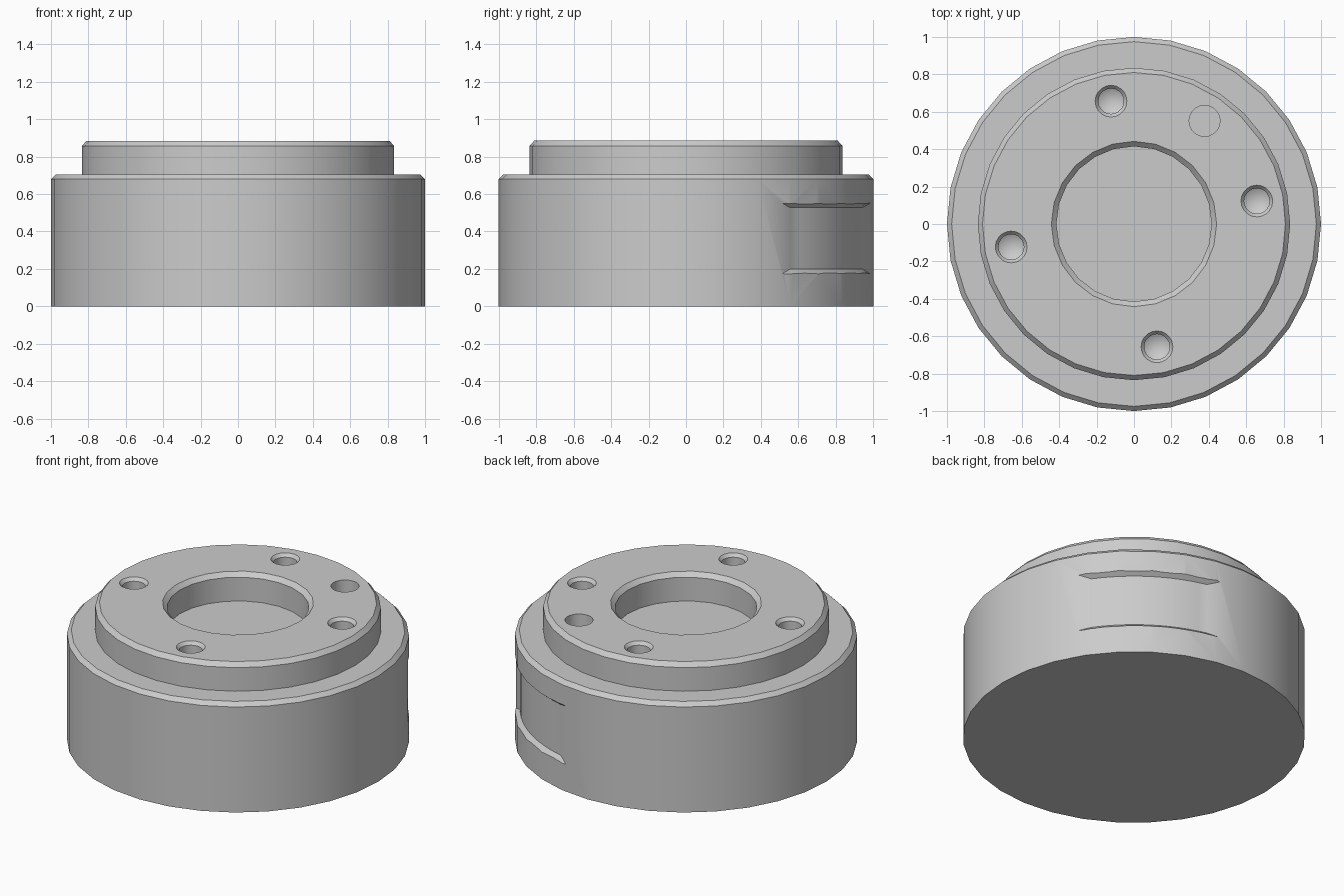
import bpy, bmesh
from math import sin, cos, pi, radians

if "Cube" in bpy.data.objects:
    bpy.data.objects.remove(bpy.data.objects["Cube"])

metal = bpy.data.materials.new("plain_grey")
metal.use_nodes = True
GREY = (0.6, 0.6, 0.6, 1)
metal.diffuse_color = GREY
metal.node_tree.nodes["Principled BSDF"].inputs["Base Color"].default_value = GREY


def finish(name, bm):
    bmesh.ops.recalc_face_normals(bm, faces=bm.faces)
    mesh = bpy.data.meshes.new(name)
    bm.to_mesh(mesh)
    bm.free()
    mesh.materials.append(metal)
    obj = bpy.data.objects.new(name, mesh)
    bpy.context.collection.objects.link(obj)
    return obj


def lathe(name, profile, sides, x=0, y=0):
    """Turned solid: each (radius, z) pair is a ring, the ends are closed."""
    bm = bmesh.new()
    rings = []
    for r, z in profile:
        if r == 0:
            rings.append([bm.verts.new((x, y, z))] * sides)
        else:
            angles = [2 * pi * i / sides for i in range(sides)]
            rings.append([bm.verts.new((x + r * cos(a), y + r * sin(a), z)) for a in angles])
    for low, high in zip(rings, rings[1:]):
        for i in range(sides):
            j = (i + 1) % sides
            corners = list(dict.fromkeys((low[i], low[j], high[j], high[i])))
            bm.faces.new(corners)
    for ring in (rings[0], rings[-1]):
        if ring[0] is not ring[1]:
            bm.faces.new(ring)
    return finish(name, bm)


# Stepped body with chamfered rims
TOP = 0.885
SHOULDER = 0.705
body = lathe("housing_body", [(1, 0), (1, 0.68), (0.975, SHOULDER), (0.835, SHOULDER),
                              (0.835, 0.857), (0.81, TOP)], 32)
cutters = []

# Central bore, chamfered, down to the shoulder level
cutters.append(lathe("bore_cutter", [(0.415, SHOULDER), (0.415, 0.858), (0.442, TOP),
                                     (0.457, 0.9)], 24))

# Four chamfered screw holes with conical bottoms, and one plain pin hole
PITCH = 0.668
FIRST = radians(10.6)
drill = [(0, 0.65), (0.068, 0.69), (0.068, 0.865), (0.085, TOP), (0.098, 0.9)]
for k in range(4):
    a = FIRST + k * pi / 2
    cutters.append(lathe("screw_hole_cutter", drill, 20, PITCH * cos(a), PITCH * sin(a)))
MARK = FIRST + pi / 4
cutters.append(lathe("pin_hole_cutter", [(0.083, 0.69), (0.083, 0.95)], 20,
                     PITCH * cos(MARK), PITCH * sin(MARK)))

# Shallow curved pocket with sloping walls in the side, in line with the pin hole
STEPS = 12
section = [(0.97, 0.2, 20.5), (0.97, 0.527, 20.5), (1.03, 0.573, 28.5), (1.03, 0.15, 28.5)]
bm = bmesh.new()
columns = []
for i in range(STEPS + 1):
    f = 2 * i / STEPS - 1
    column = []
    for r, z, half in section:
        a = MARK + f * radians(half)
        column.append(bm.verts.new((r * cos(a), r * sin(a), z)))
    columns.append(column)
for p, q in zip(columns, columns[1:]):
    for i in range(4):
        j = (i + 1) % 4
        bm.faces.new((p[i], p[j], q[j], q[i]))
bm.faces.new(columns[0])
bm.faces.new(columns[-1])
cutters.append(finish("pocket_cutter", bm))

# Cut everything, then keep only the finished body
for cutter in cutters:
    cutter.hide_render = True
    mod = body.modifiers.new("cut", "BOOLEAN")
    mod.operation = "DIFFERENCE"
    mod.solver = "EXACT"
    mod.object = cutter
bpy.context.view_layer.update()
graph = bpy.context.evaluated_depsgraph_get()
result = bpy.data.meshes.new_from_object(body.evaluated_get(graph))
body.modifiers.clear()
body.data = result
result.materials.clear()
result.materials.append(metal)
for poly in result.polygons:
    poly.material_index = 0
for cutter in cutters:
    bpy.data.objects.remove(cutter)

bpy.ops.object.select_all(action="DESELECT")
body.select_set(True)
bpy.context.view_layer.objects.active = body
bpy.ops.object.shade_smooth_by_angle(angle=radians(30))
